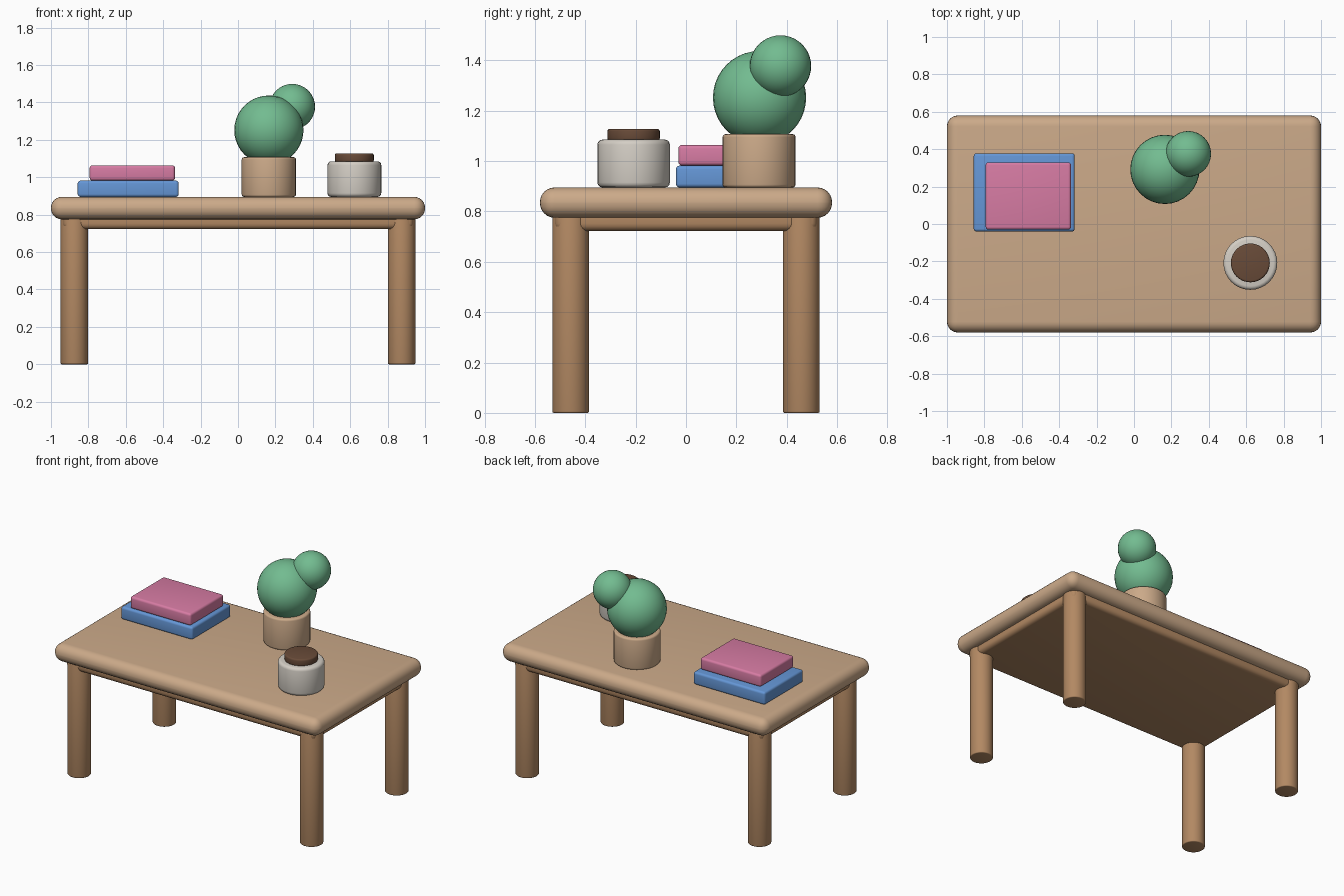
import bpy
import math

cube = bpy.data.objects.get("Cube")
if cube:
    bpy.data.objects.remove(cube, do_unlink=True)


def material(name, rgb):
    mat = bpy.data.materials.new(name)
    mat.use_nodes = True
    colour = (*rgb, 1.0)
    mat.diffuse_color = colour
    mat.node_tree.nodes["Principled BSDF"].inputs["Base Color"].default_value = colour
    return mat


TAN = material("light wood", (0.60, 0.40, 0.25))
WOOD = material("leg wood", (0.45, 0.25, 0.125))
DARK = material("dark brown", (0.14, 0.07, 0.04))
GREEN = material("leaf green", (0.17, 0.50, 0.28))
BLUE = material("book blue", (0.13, 0.31, 0.68))
PINK = material("book pink", (0.68, 0.20, 0.37))
WHITE = material("ceramic white", (0.66, 0.62, 0.56))


def finish(name, mat, bevel=0.0, segments=4):
    """Name and colour the active object, round its sharp edges, smooth it."""
    obj = bpy.context.object
    obj.name = name
    obj.data.materials.append(mat)
    if bevel:
        mod = obj.modifiers.new("rounding", "BEVEL")
        mod.width = bevel
        mod.segments = segments
        mod.limit_method = "ANGLE"
        mod.angle_limit = math.radians(40)
        bpy.ops.object.modifier_apply(modifier=mod.name)
    bpy.ops.object.shade_smooth_by_angle(angle=math.radians(35))
    return obj


def box(name, mat, x, y, z, bevel, segments=4):
    """Rounded box from (low, high) ranges."""
    spans = (x, y, z)
    bpy.ops.mesh.primitive_cube_add(size=1, location=[(a + b) / 2 for a, b in spans])
    bpy.context.object.scale = [b - a for a, b in spans]
    bpy.ops.object.transform_apply(location=False, rotation=False, scale=True)
    return finish(name, mat, bevel, segments)


def cylinder(name, mat, x, y, radius, z, bevel):
    low, high = z
    bpy.ops.mesh.primitive_cylinder_add(vertices=32, radius=radius, depth=high - low,
                                        location=(x, y, (low + high) / 2))
    return finish(name, mat, bevel, 3)


def ball(name, mat, centre, radius):
    bpy.ops.mesh.primitive_uv_sphere_add(segments=32, ring_count=20,
                                         radius=radius, location=centre)
    return finish(name, mat)


TOP = 0.895

# Table: rounded top, solid apron block whose corners just pierce the legs
box("tabletop", TAN, (-1, 1), (-0.58, 0.58), (0.775, TOP), 0.058, 6)
box("apron", WOOD, (-0.937, 0.937), (-0.521, 0.521), (0.722, 0.82), 0.03)
for side, sx in (("right", -1), ("left", 1)):
    for end, sy in (("front", -1), ("back", 1)):
        cylinder(f"{end}_{side}_leg", WOOD, sx * 0.875, sy * 0.458, 0.073,
                 (0, 0.80), 0.006)

# Stacked books
box("lower_book", BLUE, (-0.857, -0.317), (-0.04, 0.378), (TOP, 0.982), 0.015)
box("upper_book", PINK, (-0.793, -0.337), (-0.03, 0.33), (0.982, 1.064), 0.015)

# Potted plant
cylinder("plant_pot", TAN, 0.165, 0.29, 0.145, (TOP, 1.107), 0.012)
ball("large_foliage", GREEN, (0.165, 0.292, 1.252), 0.185)
ball("small_foliage", GREEN, (0.29, 0.375, 1.377), 0.122)

# Lidded jar
cylinder("jar", WHITE, 0.622, -0.208, 0.144, (TOP, 1.085), 0.02)
cylinder("jar_lid", DARK, 0.622, -0.208, 0.104, (1.08, 1.128), 0.01)
